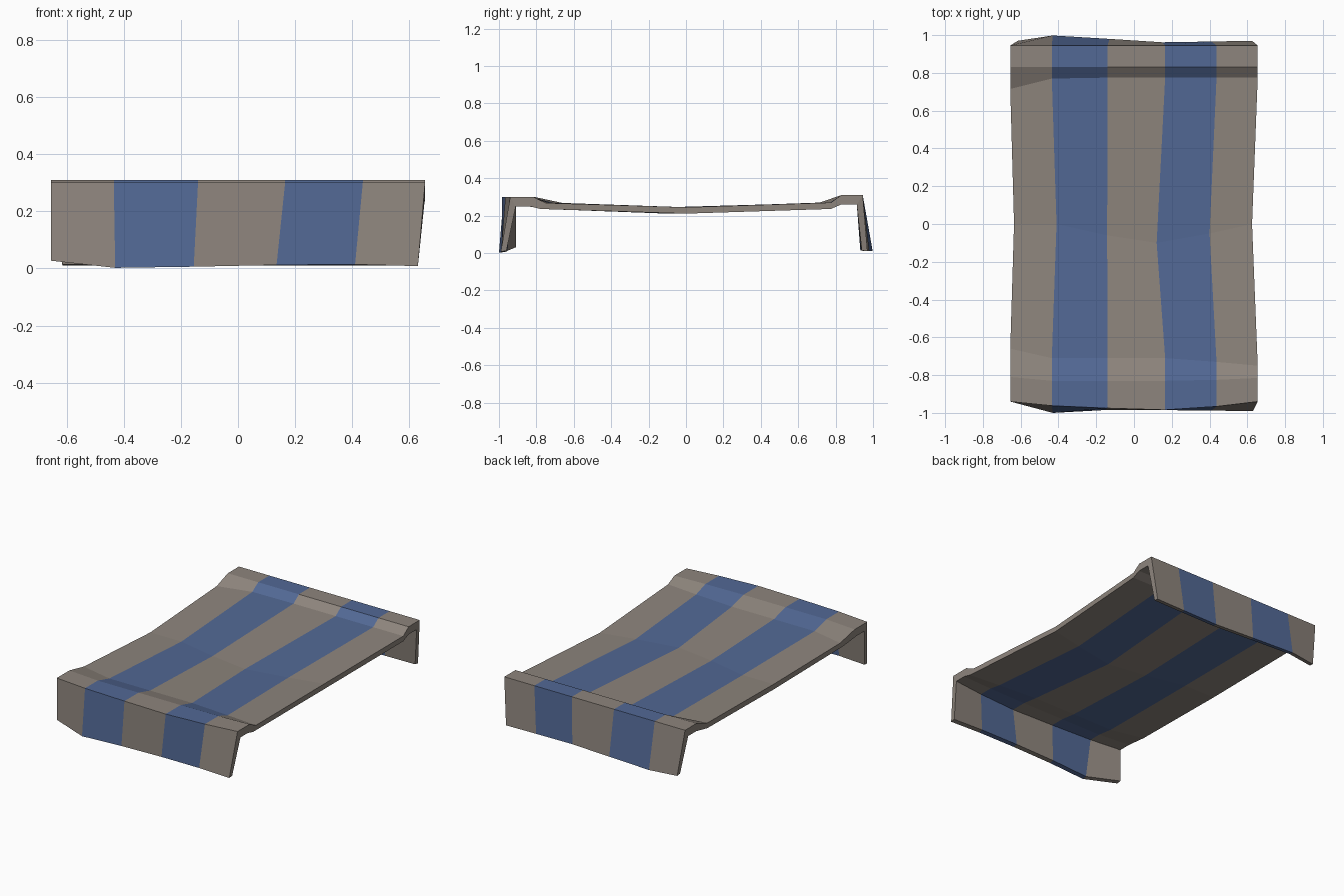
import bpy, bmesh

if "Cube" in bpy.data.objects:
    bpy.data.objects.remove(bpy.data.objects["Cube"])

def material(name, rgb):
    m = bpy.data.materials.new(name)
    m.diffuse_color = (*rgb, 1)
    m.use_nodes = True
    m.node_tree.nodes["Principled BSDF"].inputs["Base Color"].default_value = m.diffuse_color
    return m

taupe = material("taupe cloth", (0.27, 0.235, 0.205))
blue = material("blue stripe", (0.085, 0.14, 0.30))

# Columns run along the stripe edges; rows run from front hem to back hem
X_END = [-.655, -.435, -.14, .165, .437, .655]
X_FRONT_HEM = [-.655, -.43, -.155, .135, .41, .63]
X_BACK_HEM = [-.615, -.43, -.13, .15, .41, .625]
X_MID = [-.635, -.41, -.142, .12, .40, .625]

# Each row: x values, y values, z values, inner offset (dy, dz)
rows = [
    (X_FRONT_HEM, [-.94, -1, -.985, -.985, -.988, -.99], [.027, .002, .006, .012, .014, .008], (.03, .004)),
    (X_END, [-.94, -.962, -.975, -.984, -.966, -.94], [.30] * 6, (.03, -.05)),
    (X_END, [-.81, -.83, -.83, -.83, -.825, -.815], [.30] * 6, (-.02, -.05)),
    (X_END, [-.66, -.71, -.71, -.71, -.73, -.75], [.268] * 6, (-.03, -.032)),
    (X_MID, [0, 0, -.06, -.1, -.05, 0], [.245] * 6, (0, -.034)),
    (X_END, [.715, .77, .775, .775, .775, .775], [.27] * 6, (0, -.034)),
    (X_END, [.83] * 6, [.31] * 6, (0, -.05)),
    (X_END, [.945] * 6, [.31] * 6, (-.032, -.05)),
    (X_BACK_HEM, [.97, .998, .98, .962, .966, .97], [.01] * 6, (-.03, .004)),
]

bm = bmesh.new()
outer = [[bm.verts.new(p) for p in zip(xs, ys, zs)] for xs, ys, zs, _ in rows]
inner = [[bm.verts.new((x, y + o[0], z + o[1])) for x, y, z in zip(xs, ys, zs)]
         for xs, ys, zs, o in rows]

# Closed ring of rows: outer skin, back hem, inner skin, front hem
ring = outer + inner[::-1]
for i, a in enumerate(ring):
    b = ring[(i + 1) % len(ring)]
    for c in range(5):
        f = bm.faces.new((a[c], a[c + 1], b[c + 1], b[c]))
        f.material_index = c % 2
# Side edges of the cloth
for c in (0, 5):
    for i in range(len(rows) - 1):
        bm.faces.new((outer[i][c], outer[i + 1][c], inner[i + 1][c], inner[i][c]))
bmesh.ops.recalc_face_normals(bm, faces=bm.faces)

mesh = bpy.data.meshes.new("draped_cloth")
bm.to_mesh(mesh)
bm.free()
mesh.materials.append(taupe)
mesh.materials.append(blue)
bpy.context.collection.objects.link(bpy.data.objects.new("draped_cloth", mesh))
